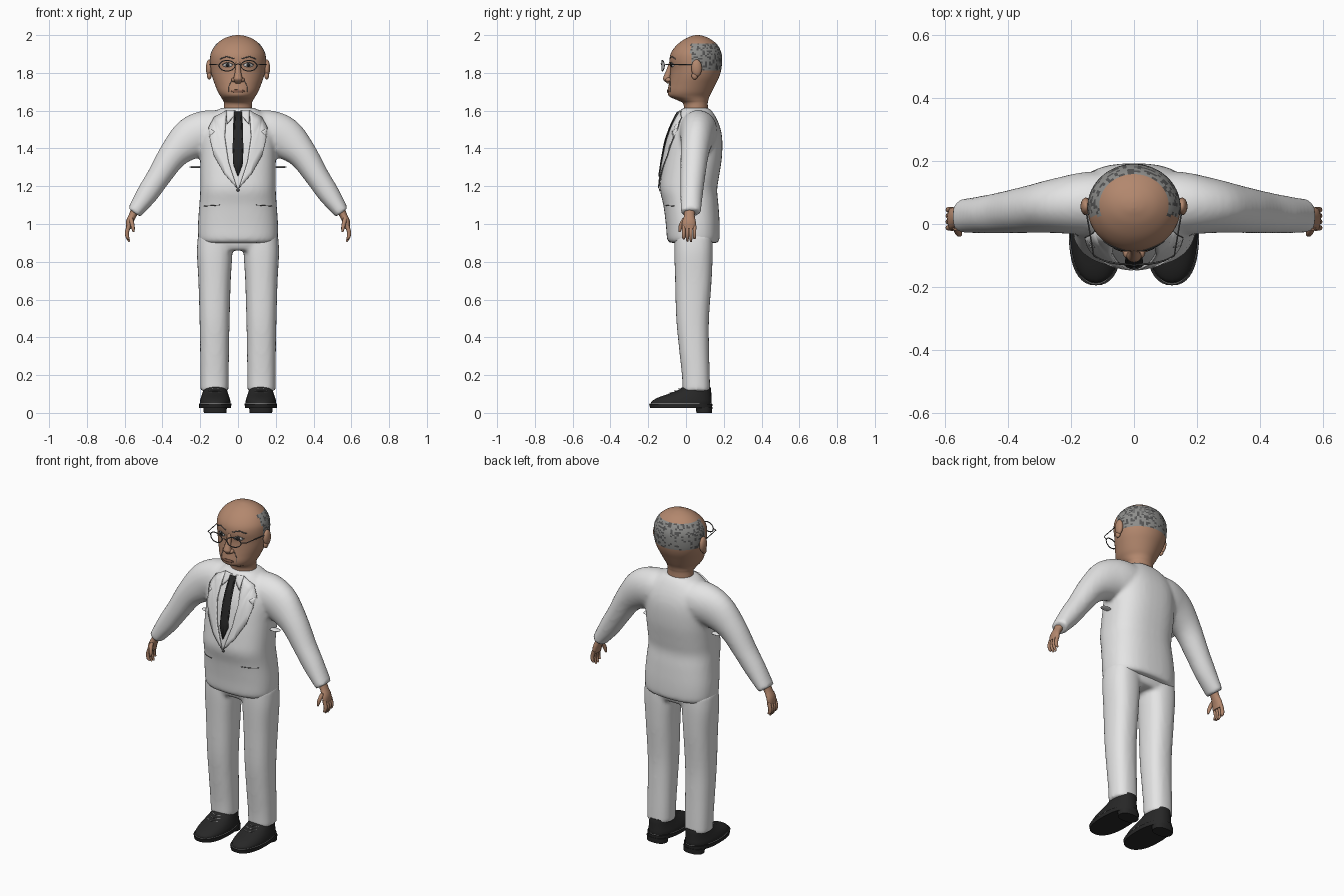
import bpy, bmesh, math, random
from mathutils import Vector
from mathutils.bvhtree import BVHTree

cube = bpy.data.objects.get("Cube")
if cube:
    bpy.data.objects.remove(cube, do_unlink=True)
random.seed(4)


def material(name, r, g, b):
    m = bpy.data.materials.new(name)
    m.diffuse_color = (r, g, b, 1)
    m.use_nodes = True
    node = next(n for n in m.node_tree.nodes if n.type == 'BSDF_PRINCIPLED')
    node.inputs["Base Color"].default_value = (r, g, b, 1)
    node.inputs["Roughness"].default_value = 0.8
    return m


WHITE = material("suit white", .78, .78, .78)
SKIN = material("skin", .45, .245, .155)
LIPS = material("lips brown", .27, .13, .085)
HAIR = material("hair grey", .27, .27, .26)
DARK_HAIR = material("hair dark grey", .09, .09, .09)
BLACK = material("leather black", .02, .02, .02)
LINE = material("seam grey", .1, .1, .1)
STITCH = material("stitch grey", .4, .4, .4)


def dense(rows, k):
    """Catmull-Rom refinement of a list of number rows."""
    out = []
    for i in range(len(rows) - 1):
        p = [Vector(rows[min(max(i + d, 0), len(rows) - 1)]) for d in (-1, 0, 1, 2)]
        for j in range(k):
            t = j / k
            out.append(p[1] + (p[2] - p[0]) * (t / 2)
                       + (2 * p[0] - 5 * p[1] + 4 * p[2] - p[3]) * (t * t / 2)
                       + (3 * (p[1] - p[2]) + p[3] - p[0]) * (t ** 3 / 2))
    return out + [Vector(rows[-1])]


def loft(bm, rows, flat=False, e=2.0, n=24, k=4):
    """Skin superellipse sections (x, y, z, half width, half depth)."""
    rows, rings = dense(rows, k), []
    for i, r in enumerate(rows):
        way = Vector(rows[min(i + 1, len(rows) - 1)][:3]) - Vector(rows[max(i - 1, 0)][:3])
        u = Vector((1, 0, 0)) if flat else Vector((0, 1, 0)).cross(way).normalized()
        ring = []
        for j in range(n):
            c, s = math.cos(math.tau * j / n), math.sin(math.tau * j / n)
            c = math.copysign(abs(c) ** (2 / e), c)
            s = math.copysign(abs(s) ** (2 / e), s)
            ring.append(bm.verts.new(Vector(r[:3]) + u * c * r[3] + Vector((0, s * r[4], 0))))
        rings.append(ring)
    for a, b in zip(rings, rings[1:]):
        for j in range(n):
            bm.faces.new((a[j], a[(j + 1) % n], b[(j + 1) % n], b[j]))
    bm.faces.new(rings[0])
    bm.faces.new(rings[-1])


def stack(cx, rows):
    """Turn (z, half width, front y, back y) into loft rows."""
    return [(cx, (f + b) / 2, z, w, (b - f) / 2) for z, w, f, b in rows]


def finish(name, bm, *mats, angle=50):
    bmesh.ops.recalc_face_normals(bm, faces=bm.faces)
    me = bpy.data.meshes.new(name)
    bm.to_mesh(me)
    bm.free()
    ob = bpy.data.objects.new(name, me)
    bpy.context.collection.objects.link(ob)
    for m in mats:
        me.materials.append(m)
    bpy.ops.object.select_all(action='DESELECT')
    ob.select_set(True)
    bpy.context.view_layer.objects.active = ob
    bpy.ops.object.shade_smooth_by_angle(angle=math.radians(angle))
    return ob


def fuse(ob):
    """Melt overlapping shells into one soft cloth surface."""
    rm = ob.modifiers.new("fuse", 'REMESH')
    rm.mode, rm.voxel_size, rm.use_smooth_shade = 'VOXEL', .011, True
    sm = ob.modifiers.new("soften", 'SMOOTH')
    sm.factor, sm.iterations = .5, 6


def tree_of(ob):
    bpy.context.view_layer.update()
    return BVHTree.FromObject(ob, bpy.context.evaluated_depsgraph_get())


def front_y(tree, x, z, off):
    hit = tree.ray_cast(Vector((x, -1, z)), Vector((0, 1, 0)))[0]
    return (hit.y if hit else -.015) - off


def plate(name, outline, tree, mat, off=.004, thick=.005, cuts=3):
    """Thin plate with an x-z outline, laid on the front of a surface."""
    bm = bmesh.new()
    bm.faces.new([bm.verts.new((x, 0, z)) for x, z in outline])
    bmesh.ops.triangulate(bm, faces=bm.faces[:])
    if cuts:
        bmesh.ops.subdivide_edges(bm, edges=bm.edges[:], cuts=cuts, use_grid_fill=True)
    for v in bm.verts:
        v.co.y = front_y(tree, v.co.x, v.co.z, off)
    bmesh.ops.recalc_face_normals(bm, faces=bm.faces)
    ob = finish(name, bm, mat)
    so = ob.modifiers.new("thickness", 'SOLIDIFY')
    so.thickness, so.offset = thick, 0


def wire(name, pts, mat, r=.0025, closed=False):
    cu = bpy.data.curves.new(name, 'CURVE')
    cu.dimensions, cu.bevel_depth, cu.bevel_resolution = '3D', r, 1
    sp = cu.splines.new('POLY')
    sp.points.add(len(pts) - 1)
    for p, q in zip(sp.points, pts):
        p.co = (*q, 1)
    sp.use_cyclic_u = closed
    cu.materials.append(mat)
    bpy.context.collection.objects.link(bpy.data.objects.new(name, cu))


def seam(name, pts, tree, off=.003, r=.0018, k=6):
    wire(name, [(p[0], front_y(tree, p[0], p[1], off), p[1])
                for p in (Vector(a).lerp(Vector(b), t / k) for a, b in zip(pts, pts[1:])
                          for t in range(k + 1))], LINE, r)


def oval(cx, cz, rx, rz, n=16):
    return [(cx + rx * math.cos(math.tau * i / n), cz + rz * math.sin(math.tau * i / n))
            for i in range(n)]


def ball(bm, co, size):
    vs = bmesh.ops.create_uvsphere(bm, u_segments=20, v_segments=12, radius=1)["verts"]
    for v in vs:
        v.co = Vector(a * b + c for a, b, c in zip(v.co, size, co))


# Jacket: torso and both sleeves
bm = bmesh.new()
loft(bm, stack(0, [(.9, .198, -.085, .165), (.92, .21, -.1, .177), (1, .212, -.107, .178),
                   (1.1, .205, -.12, .172), (1.18, .2, -.138, .165), (1.25, .2, -.133, .175),
                   (1.35, .2, -.118, .19), (1.45, .198, -.098, .192), (1.52, .185, -.072, .178),
                   (1.58, .14, -.042, .15), (1.615, .09, -.02, .122)]), True, 2.5, 40)
for s in (1, -1):
    loft(bm, [(s * .06, .065, 1.5, .1, .1), (s * .16, .065, 1.485, .118, .1),
              (s * .25, .058, 1.45, .112, .087), (s * .34, .046, 1.37, .08, .075),
              (s * .42, .036, 1.25, .064, .066), (s * .48, .03, 1.16, .058, .06),
              (s * .55, .025, 1.06, .04, .054)])
jacket = finish("jacket", bm, WHITE)
fuse(jacket)

# Trousers: two legs joined at the hips
bm = bmesh.new()
loft(bm, stack(0, [(.86, .185, -.045, .125), (.9, .2, -.06, .14), (.95, .2, -.06, .14)]), True, 2.6, 32)
for s in (1, -1):
    loft(bm, stack(s * .124, [(.115, .074, -.018, .128), (.2, .075, -.022, .126),
                              (.35, .077, -.038, .122), (.5, .08, -.052, .122),
                              (.7, .086, -.058, .136), (.85, .094, -.062, .142),
                              (.94, .088, -.06, .14)]), True, 2.4)
fuse(finish("trousers", bm, WHITE))

# Head and neck, with the horseshoe of speckled hair chosen by position
bm = bmesh.new()
loft(bm, stack(0, [(1.58, .078, -.012, .118), (1.635, .073, -.014, .115), (1.655, .08, -.045, .118),
                   (1.675, .092, -.088, .124), (1.7, .107, -.097, .137), (1.74, .123, -.091, .157),
                   (1.78, .137, -.085, .176), (1.82, .145, -.082, .187), (1.87, .148, -.087, .191),
                   (1.91, .142, -.077, .186), (1.95, .117, -.046, .165), (1.98, .078, -.005, .128),
                   (1.995, .038, .03, .093), (2, .008, .05, .07)]), True, 2, 72, 5)
for f in bm.faces:
    c = f.calc_center_median()
    if c.y > .025 and 1.81 < c.z < 1.957:
        f.material_index = random.choice((1, 1, 2))
head = finish("head", bm, SKIN, HAIR, DARK_HAIR)

# Nose and ears
bm = bmesh.new()
loft(bm, [(0, -.076, 1.86, .014, .012), (0, -.087, 1.82, .014, .015), (0, -.098, 1.785, .02, .019),
          (0, -.1, 1.765, .024, .021), (0, -.09, 1.745, .014, .01)], True, n=16)
for s in (1, -1):
    ball(bm, (s * .022, -.092, 1.763), (.013, .016, .012))
finish("nose", bm, SKIN)
for side, s in (("left", 1), ("right", -1)):
    bm = bmesh.new()
    ball(bm, (s * .153, .056, 1.825), (.017, .028, .046))
    ball(bm, (s * .152, .046, 1.785), (.012, .017, .02))
    finish(side + "_ear", bm, SKIN)

# Face details
face = tree_of(head)
plate("mouth", oval(0, 1.703, .036, .008), face, LIPS, .002, .004, 0)
for side, s in (("left", 1), ("right", -1)):
    plate(side + "_eye", oval(s * .055, 1.842, .026, .011), face, WHITE, .002, .003, 0)
    plate(side + "_iris", oval(s * .055, 1.842, .01, .01), face, BLACK, .005, .003, 0)
    seam(side + "_eyelid", [(s * .025, 1.843), (s * .055, 1.857), (s * .085, 1.842)], face)
    seam(side + "_brow", [(s * .02, 1.875), (s * .06, 1.887), (s * .095, 1.874)], face, 0, .003)
    seam(side + "_cheek_crease", [(s * .034, 1.76), (s * .05, 1.725), (s * .05, 1.7)], face, 0)
    wire(side + "_lens_rim", [(x, -.128 + 2 * (abs(x) - .02) ** 2, z)
                              for x, z in oval(s * .058, 1.838, .042, .028, 28)], LINE, .003, True)
    wire(side + "_temple", [(s * .1, -.115, 1.842), (s * .128, -.1, 1.845),
                            (s * .15, .03, 1.845), (s * .155, .05, 1.835)], LINE, .0025)
wire("glasses_bridge", [(-.017, -.128, 1.84), (0, -.132, 1.848), (.017, -.128, 1.84)], LINE)

# Lapels, shirt collar, pockets, tie and button
chest = tree_of(jacket)
for side, s in (("left", 1), ("right", -1)):
    lapel = [(.06, 1.6), (.125, 1.565), (.155, 1.51), (.122, 1.488), (.15, 1.46), (.125, 1.36),
             (.07, 1.265), (.004, 1.19), (.05, 1.33), (.07, 1.46)]
    lapel = [(s * x, z) for x, z in lapel]
    plate(side + "_lapel", lapel, chest, WHITE, .006, .008)
    seam(side + "_lapel_edge", lapel[1:8], chest, .006)
    collar = [(s * x, z) for x, z in ((.012, 1.598), (.06, 1.6), (.058, 1.53), (.02, 1.57))]
    plate(side + "_shirt_collar", collar, chest, WHITE, .005, .006)
    seam(side + "_collar_edge", collar[1:], chest, .007, .0012)
    seam(side + "_pocket", [(s * .095, 1.1), (s * .18, 1.095)], chest, 0, .0025)
    bm = bmesh.new()
    ball(bm, (s * .225, .03, 1.302), (.032, .022, .006))
    finish(side + "_underarm_fold", bm, WHITE)
plate("tie", [(-.02, 1.593), (.02, 1.593), (.013, 1.56), (.026, 1.32), (0, 1.25),
              (-.026, 1.32), (-.013, 1.56)], chest, BLACK, .01, .009)
plate("button", oval(0, 1.18, .008, .008, 10), chest, LINE, .003, .004, 0)

for side, s in (("left", 1), ("right", -1)):
    # Hand with curled fingers and a forward thumb
    bm = bmesh.new()
    loft(bm, [(s * .54, .02, 1.08, .024, .03), (s * .558, .018, 1.045, .02, .028),
              (s * .574, .016, 1.01, .019, .036), (s * .58, .016, .975, .014, .036)], n=16)
    for i, low in enumerate((.922, .908, .906, .925)):
        y = -.012 + .019 * i
        loft(bm, [(s * .578, y, .99, .011, .01), (s * .588, y, .955, .011, .0095),
                  (s * .585, y, .93, .009, .009), (s * .575, y, low, .005, .005)], n=10)
    loft(bm, [(s * .568, -.005, 1.03, .012, .014), (s * .56, -.024, 1.0, .011, .012),
              (s * .555, -.031, .975, .009, .01), (s * .553, -.034, .958, .004, .005)], n=10)
    finish(side + "_hand", bm, SKIN)

    # Shoe with sole, heel, welt stitching and laces
    cx = s * .121
    bm = bmesh.new()
    loft(bm, stack(cx, [(.04, .08, -.186, .134), (.06, .081, -.182, .136), (.08, .076, -.15, .135),
                        (.1, .069, -.095, .134), (.12, .063, -.045, .133),
                        (.138, .06, -.015, .13)]), True, 2.3, 32)
    finish(side + "_shoe", bm, BLACK)
    for part, rows in (("sole", [(.025, .084, -.19, .138), (.047, .086, -.195, .14)]),
                       ("heel", [(0, .06, .055, .137), (.03, .062, .052, .14)])):
        bm = bmesh.new()
        loft(bm, stack(cx, rows), True, 2.4, 40, 1)
        finish(side + "_" + part, bm, BLACK, angle=35)
    wire(side + "_welt", [(cx + .084 * math.cos(a), -.027 + .164 * math.sin(a), .048)
                          for a in (math.tau * i / 40 for i in range(40))], STITCH, .0015, True)
    for i in range(3):
        y, z = -.085 + .022 * i, .108 + .009 * i
        wire(side + "_lace_%d" % (i + 1), [(cx - .034, y + .02, z), (cx, y, z + .001),
                                           (cx + .034, y + .02, z)], STITCH, .0015)
